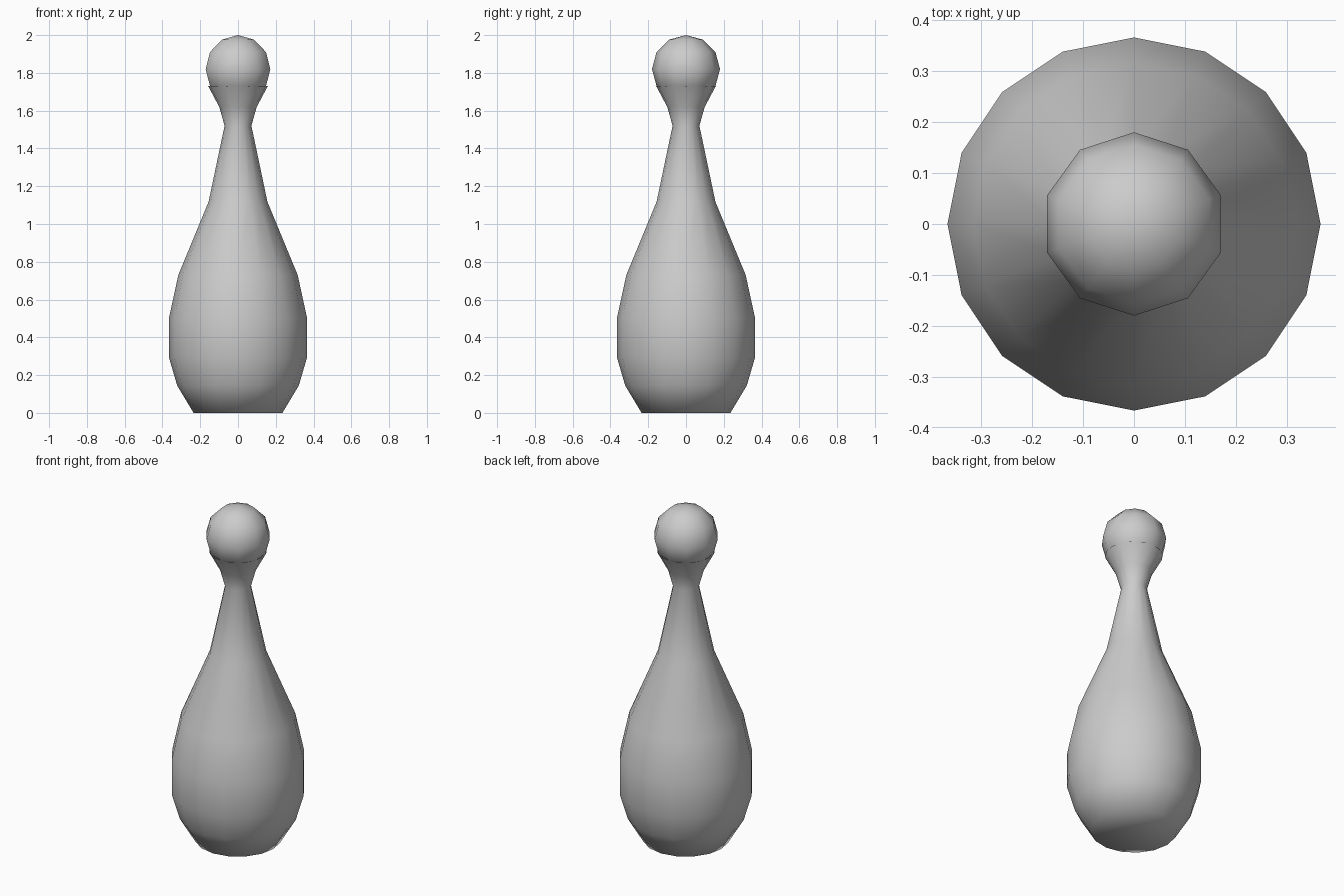
import bpy, bmesh
from math import sin, cos, pi

if "Cube" in bpy.data.objects:
    bpy.data.objects.remove(bpy.data.objects["Cube"])


def lathe(name, profile, sides, start=0.0):
    """Revolve (radius, z) points about z; radius 0 makes a pole."""
    bm = bmesh.new()
    rings = []
    for r, z in profile:
        if r == 0:
            rings.append([bm.verts.new((0, 0, z))] * sides)
        else:
            rings.append([bm.verts.new((r * cos(start + 2 * pi * i / sides),
                                        r * sin(start + 2 * pi * i / sides), z))
                          for i in range(sides)])
    for low, high in zip(rings, rings[1:]):
        for i in range(sides):
            j = (i + 1) % sides
            corners = [low[i], low[j], high[j], high[i]]
            bm.faces.new(list(dict.fromkeys(corners)))
    # flat base where the profile starts off the axis
    if profile[0][0] > 0:
        bm.faces.new(rings[0][::-1])
    for f in bm.faces:
        f.smooth = True
    mesh = bpy.data.meshes.new(name)
    bm.to_mesh(mesh)
    bm.free()
    obj = bpy.data.objects.new(name, mesh)
    bpy.context.collection.objects.link(obj)
    return obj


# Body: 16-sided pear shape with narrow neck and flared collar
lathe("body", [(0.235, 0), (0.322, 0.145), (0.366, 0.295), (0.366, 0.50),
               (0.316, 0.73), (0.156, 1.117), (0.071, 1.52),
               (0.099, 1.62), (0.158, 1.73)], 16)

# Head: 10-sided ball seated in the collar
R, Z, RINGS = 0.18, 1.82, 6
ball = [(R * sin(pi * k / RINGS) if 0 < k < RINGS else 0,
         Z - R * cos(pi * k / RINGS)) for k in range(RINGS + 1)]
lathe("head", ball, 10, pi / 2)
